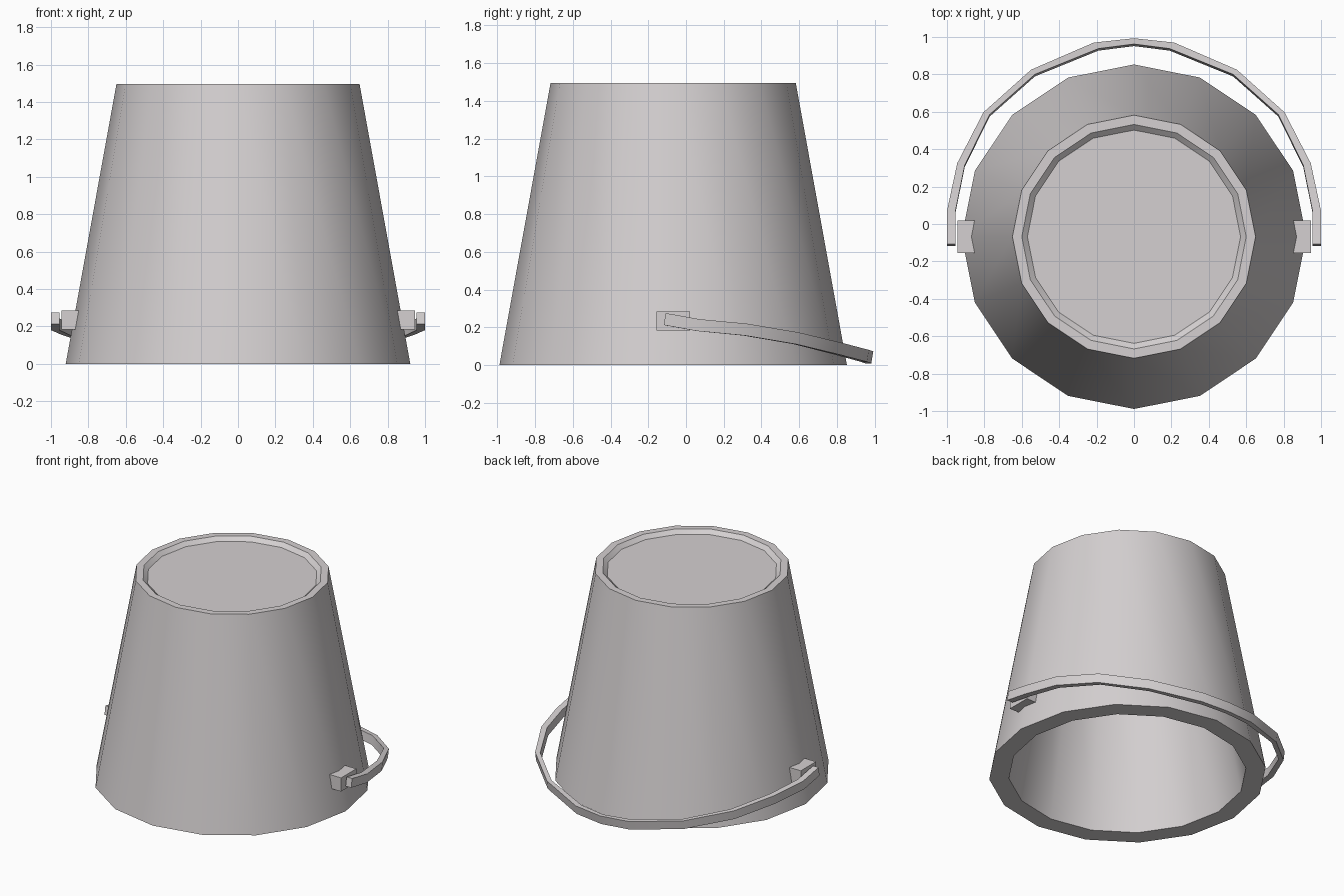
import bpy, bmesh, math
from mathutils import Vector

if "Cube" in bpy.data.objects:
    bpy.data.objects.remove(bpy.data.objects["Cube"])

metal = bpy.data.materials.new("light_grey_metal")
metal.diffuse_color = (0.66, 0.63, 0.635, 1)
metal.use_nodes = True
metal.node_tree.nodes["Principled BSDF"].inputs["Base Color"].default_value = metal.diffuse_color

CENTRE_Y = -0.068
SIDES = 16


def finish(name, bm, angle=30):
    bmesh.ops.recalc_face_normals(bm, faces=bm.faces)
    mesh = bpy.data.meshes.new(name)
    bm.to_mesh(mesh)
    bm.free()
    mesh.materials.append(metal)
    obj = bpy.data.objects.new(name, mesh)
    bpy.context.collection.objects.link(obj)
    bpy.ops.object.select_all(action='DESELECT')
    obj.select_set(True)
    bpy.context.view_layer.objects.active = obj
    bpy.ops.object.shade_smooth_by_angle(angle=math.radians(angle))
    return obj


def bridge(bm, a, b):
    n = len(a)
    for i in range(n):
        j = (i + 1) % n
        bm.faces.new((a[i], a[j], b[j], b[i]))


# Upturned bucket: rings from recessed base, over the outside, up the inside
bm = bmesh.new()
profile = [(0.57, 1.468), (0.60, 1.495), (0.65, 1.495), (0.921, 0), (0.79, 0), (0.548, 1.34)]
rings = []
for r, z in profile:
    rings.append([bm.verts.new((r * math.cos(2 * math.pi * i / SIDES),
                                CENTRE_Y + r * math.sin(2 * math.pi * i / SIDES), z))
                  for i in range(SIDES)])
for a, b in zip(rings, rings[1:]):
    bridge(bm, a, b)
bm.faces.new(rings[0])
bm.faces.new(rings[-1])
finish("bucket", bm)

# Lugs: blocks whose inner side follows the bucket wall
for side, label in ((1, "right"), (-1, "left")):
    bm = bmesh.new()
    loops = []
    for z in (0.184, 0.284):
        wall = 0.92 - 0.18 * z - 0.004
        outline = [(0.945, -0.088), (0.945, 0.088), (wall - 0.0175, 0.088),
                   (wall, 0), (wall - 0.0175, -0.088)]
        loops.append([bm.verts.new((side * x, CENTRE_Y + y, z)) for x, y in outline])
    bridge(bm, *loops)
    for loop in loops:
        bm.faces.new(loop)
    finish(label + "_handle_lug", bm, 10)

# Handle: flat bar swept along a drooping half loop
# outer x, outer y, inner x, inner y, top z
half = [(1.0, -0.107, 0.955, -0.107, 0.275), (1.0, 0.07, 0.955, 0.068, 0.243),
        (0.945, 0.325, 0.905, 0.315, 0.219), (0.805, 0.597, 0.772, 0.585, 0.173),
        (0.55, 0.825, 0.53, 0.80, 0.118), (0.215, 0.97, 0.19, 0.938, 0.080),
        (0, 0.993, 0, 0.962, 0.072)]
path = [(1, p) for p in half] + [(-1, p) for p in reversed(half[:-1])]
bm = bmesh.new()
drop = Vector((0, -0.011, -0.063))
sections = []
for s, (ox, oy, ix, iy, z) in path:
    outer, inner = Vector((s * ox, oy, z)), Vector((s * ix, iy, z))
    sections.append([bm.verts.new(v) for v in (outer, inner, inner + drop, outer + drop)])
for a, b in zip(sections, sections[1:]):
    bridge(bm, a, b)
bm.faces.new(sections[0])
bm.faces.new(sections[-1])
finish("handle", bm)
